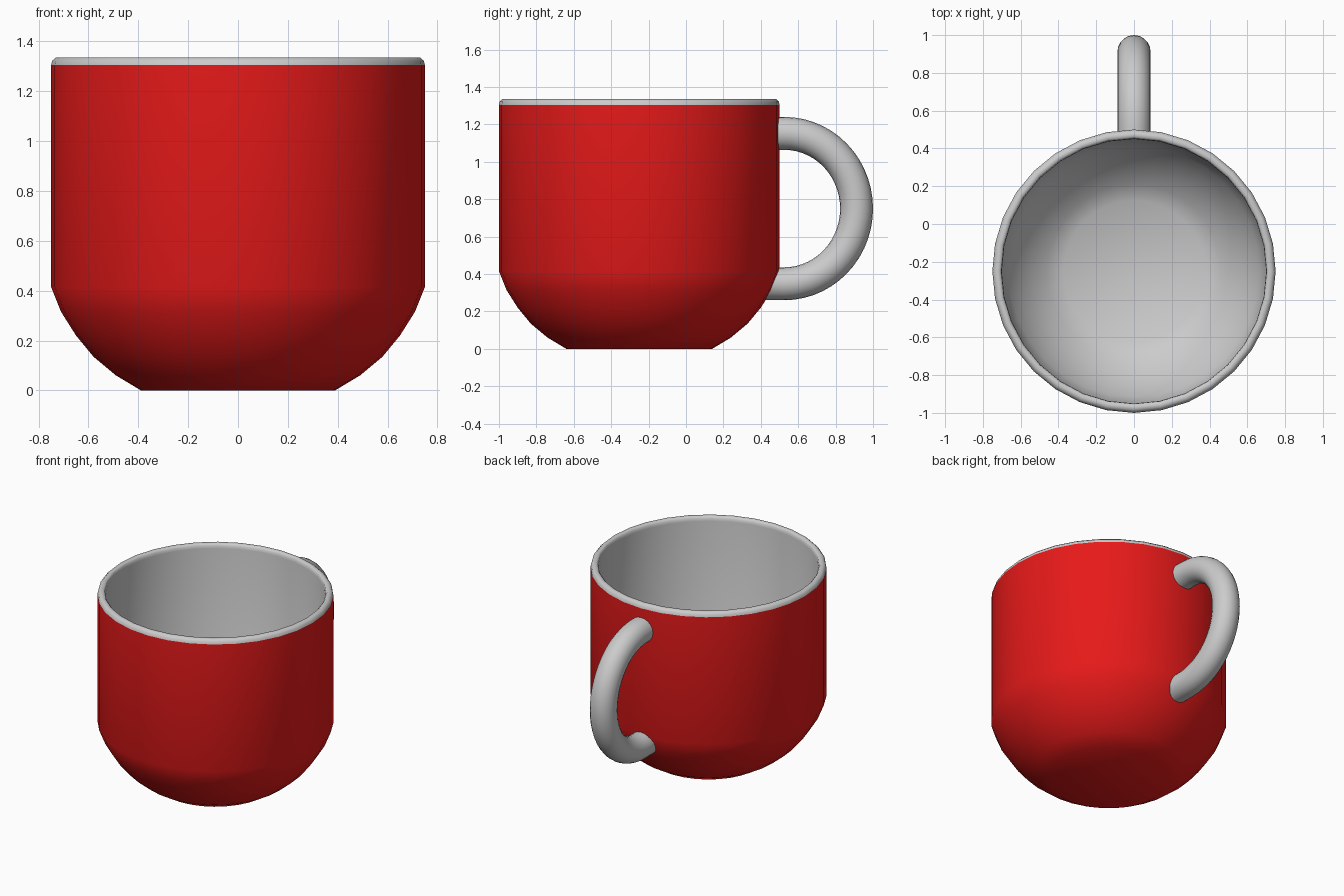
import bpy, bmesh, math

if "Cube" in bpy.data.objects:
    bpy.data.objects.remove(bpy.data.objects["Cube"])

CY = -0.25      # cup axis
SIDES = 32

OUTER = [(0.0, 0.0), (0.39, 0.0), (0.49, 0.06), (0.58, 0.135), (0.65, 0.22),
         (0.71, 0.315), (0.75, 0.415), (0.75, 1.305)]
INNER = [(0.75, 1.305), (0.746, 1.322), (0.732, 1.335), (0.712, 1.335), (0.703, 1.325),
         (0.70, 1.305), (0.70, 0.425), (0.665, 0.335), (0.61, 0.25), (0.545, 0.17),
         (0.46, 0.1), (0.375, 0.05), (0.0, 0.05)]


def finish(name, bm, angle):
    me = bpy.data.meshes.new(name)
    bm.to_mesh(me)
    bm.free()
    ob = bpy.data.objects.new(name, me)
    bpy.context.collection.objects.link(ob)
    bpy.ops.object.select_all(action='DESELECT')
    ob.select_set(True)
    bpy.context.view_layer.objects.active = ob
    bpy.ops.object.shade_smooth_by_angle(angle=math.radians(angle))
    return ob


def bridge(bm, a, b):
    n = len(a)
    for i in range(n):
        j = (i + 1) % n
        if len(a) == len(b):
            bm.faces.new((a[i], a[j], b[j], b[i]))


def lathe(name, profile):
    bm = bmesh.new()
    rings = []
    for r, z in profile:
        if r > 0:
            rings.append([bm.verts.new((r * math.cos(math.tau * i / SIDES),
                                        CY + r * math.sin(math.tau * i / SIDES), z))
                          for i in range(SIDES)])
    for a, b in zip(rings, rings[1:]):
        bridge(bm, a, b)
    # flat disc where the profile reaches the axis
    if profile[0][0] == 0:
        bm.faces.new(rings[0][::-1])
    if profile[-1][0] == 0:
        bm.faces.new(rings[-1])
    return finish(name, bm, 50)


def wall_radius(z):
    for (r0, z0), (r1, z1) in zip(OUTER[1:], OUTER[2:]):
        if z0 <= z <= z1:
            return r0 + (r1 - r0) * (z - z0) / (z1 - z0)
    return OUTER[-1][0]


# Red outer body
body = lathe("cup_body", OUTER)
red = bpy.data.materials.new("red_glaze")
red.diffuse_color = (0.8, 0.01, 0.01, 1)
red.use_nodes = True
red.node_tree.nodes["Principled BSDF"].inputs["Base Color"].default_value = red.diffuse_color
body.data.materials.append(red)

# Grey rim and lining
lathe("rim_and_lining", INNER)

# Handle: round tube along an arc, with both ends trimmed to the wall
bm = bmesh.new()
STEPS, TUBE, SEG = 28, 0.088, 20
rings = []
for k in range(STEPS + 1):
    t = math.pi / 2 - math.pi * k / STEPS
    py, pz = 0.525 + 0.387 * math.cos(t), 0.75 + 0.402 * math.sin(t)
    ring = []
    for i in range(SEG):
        a = math.tau * i / SEG
        d = TUBE * math.cos(a)
        ring.append(bm.verts.new((TUBE * math.sin(a), py + d * math.cos(t), pz + d * math.sin(t))))
    rings.append(ring)


def wall_ring(ring):
    out = []
    for v in ring:
        x, _, z = v.co
        y = CY + math.sqrt(wall_radius(z) ** 2 - x * x) - 0.02
        out.append(bm.verts.new((x, y, z)))
    return out


rings = [wall_ring(rings[0])] + rings + [wall_ring(rings[-1])]
for a, b in zip(rings, rings[1:]):
    bridge(bm, a, b)
bmesh.ops.recalc_face_normals(bm, faces=bm.faces)
if sum(f.normal.dot(f.calc_center_median() - rings[14][0].co) for f in bm.faces) == 0:
    bm.normal_update()
finish("handle", bm, 60)
